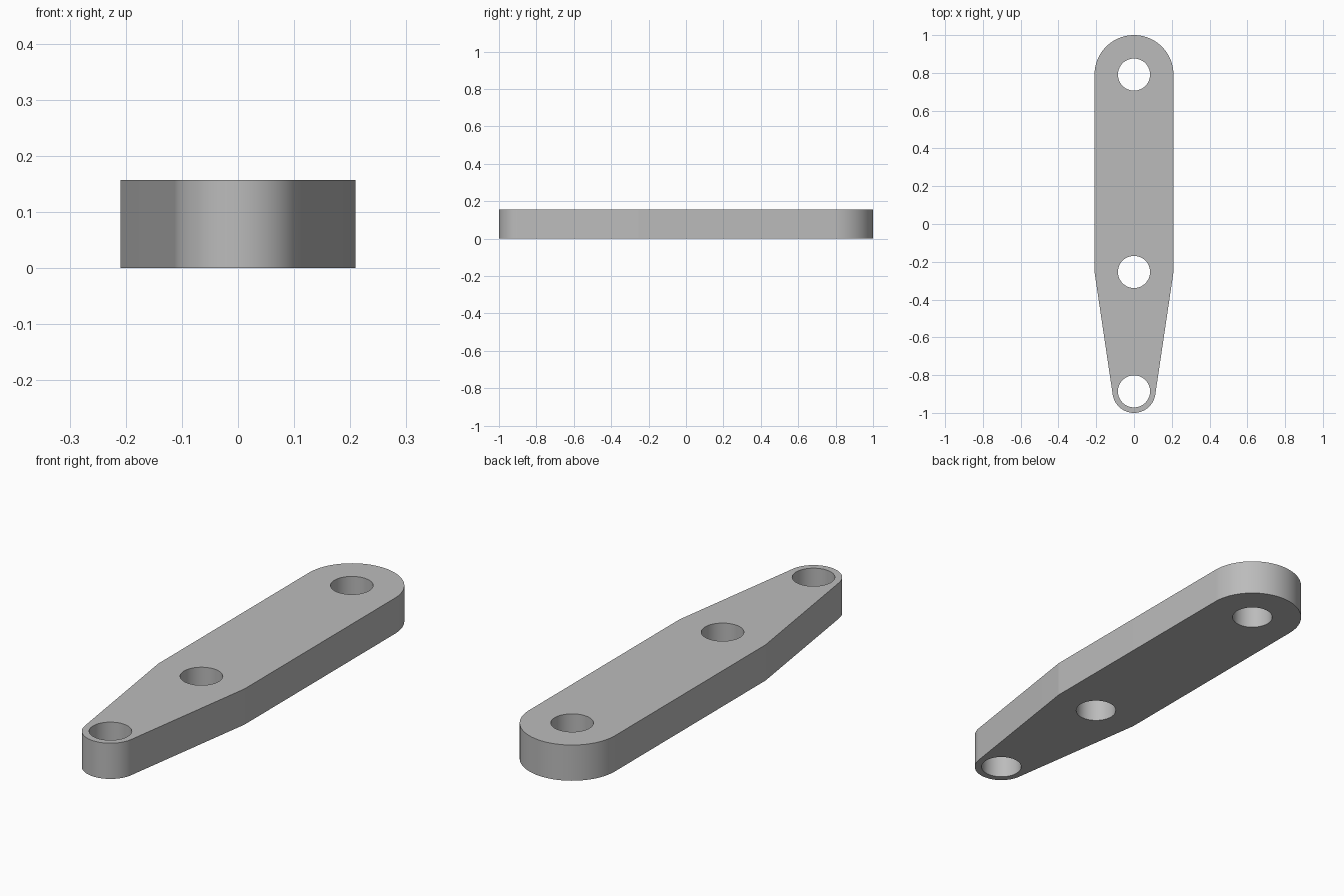
import bpy
import bmesh
from math import sin, cos, pi, atan2, hypot, acos, radians

cube = bpy.data.objects.get("Cube")
if cube:
    bpy.data.objects.remove(cube, do_unlink=True)

THICK = 0.157
BIG_R, SMALL_R, HOLE_R = 0.209, 0.114, 0.085
BACK_Y, MID_Y, FRONT_Y = 1 - BIG_R, -0.254, SMALL_R - 1


def arc(cy, r, start, end, steps):
    """Points on an arc centred on the y axis."""
    return [(r * cos(a), cy + r * sin(a))
            for a in (start + (end - start) * i / steps for i in range(steps + 1))]


# Outline: round back end, parallel sides, taper tangent to the small front end
dy = MID_Y - FRONT_Y
tangent = atan2(dy, BIG_R) - acos(SMALL_R / hypot(BIG_R, dy))
outline = arc(BACK_Y, BIG_R, 0, pi, 48)
outline.append((-BIG_R, MID_Y))
outline += arc(FRONT_Y, SMALL_R, pi - tangent, 2 * pi + tangent, 48)
outline.append((BIG_R, MID_Y))

# Three equal pin holes
holes = [arc(y, HOLE_R, 0, 2 * pi, 64)[:-1] for y in (BACK_Y, MID_Y, FRONT_Y)]

# Fill the flat plate between the loops, then extrude it upward
bm = bmesh.new()
edges = []
for loop in [outline] + holes:
    verts = [bm.verts.new((x, y, 0)) for x, y in loop]
    edges += [bm.edges.new((v, verts[i - 1])) for i, v in enumerate(verts)]
bmesh.ops.triangle_fill(bm, edges=edges, use_beauty=True)
top = bmesh.ops.extrude_face_region(bm, geom=bm.faces[:], use_keep_orig=True)
bmesh.ops.translate(bm, vec=(0, 0, THICK),
                    verts=[g for g in top["geom"] if isinstance(g, bmesh.types.BMVert)])
bmesh.ops.recalc_face_normals(bm, faces=bm.faces[:])

mesh = bpy.data.meshes.new("link_arm")
bm.to_mesh(mesh)
bm.free()
arm = bpy.data.objects.new("link_arm", mesh)
bpy.context.collection.objects.link(arm)

# Plain grey metal
grey = bpy.data.materials.new("plain_grey")
grey.use_nodes = True
colour = (0.5, 0.5, 0.5, 1)
grey.diffuse_color = colour
grey.node_tree.nodes["Principled BSDF"].inputs["Base Color"].default_value = colour
mesh.materials.append(grey)

# Smooth the arcs but keep the taper corners crisp
bpy.ops.object.select_all(action="DESELECT")
arm.select_set(True)
bpy.context.view_layer.objects.active = arm
bpy.ops.object.shade_smooth_by_angle(angle=radians(7))
